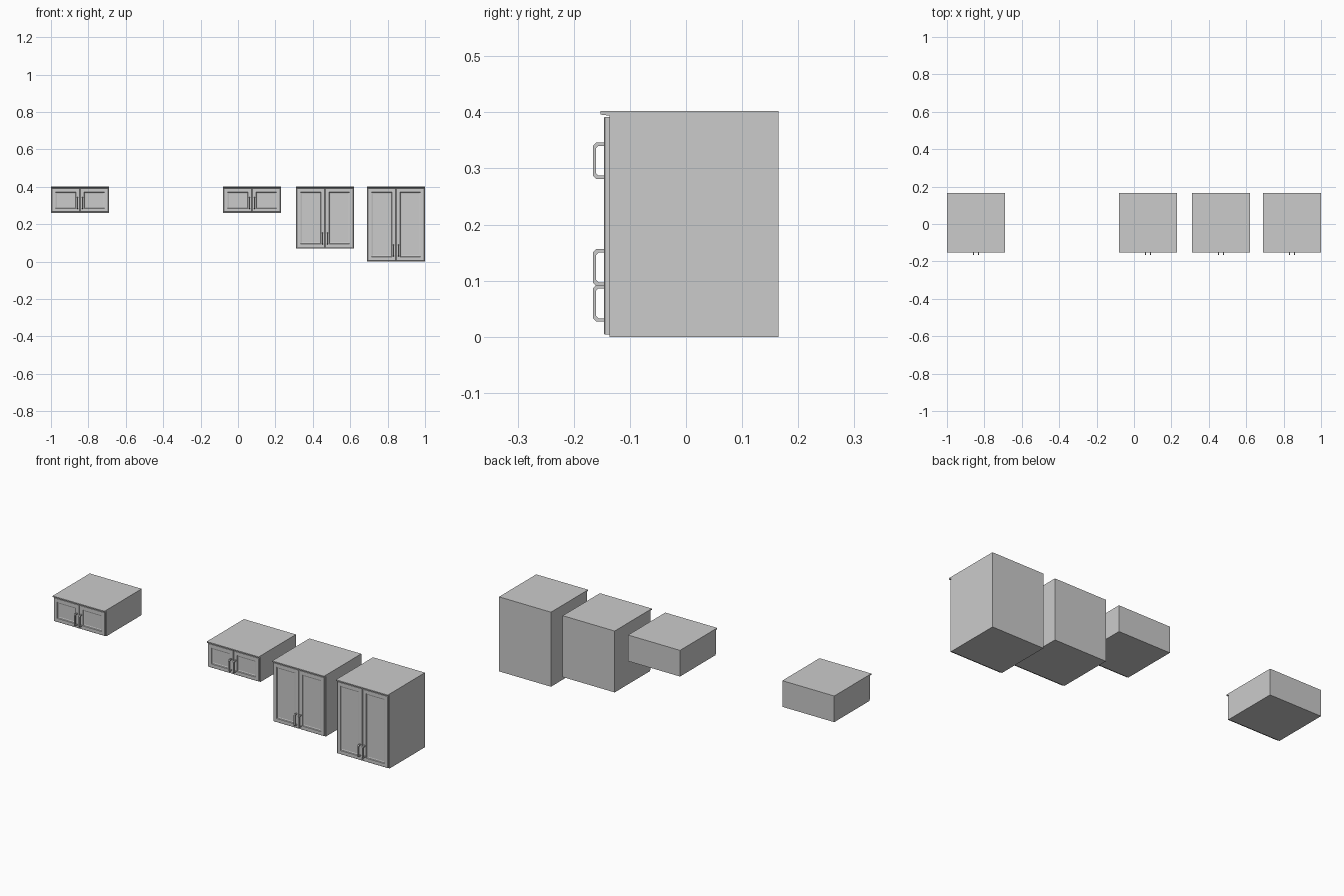
import bpy, bmesh

if "Cube" in bpy.data.objects:
    bpy.data.objects.remove(bpy.data.objects["Cube"])

Y_BACK, Y_BODY, Y_DOOR, Y_LIP, Y_PULL = 0.165, -0.136, -0.146, -0.152, -0.166
TOP, WIDTH = 0.402, 0.31


def make_object(name, bm):
    bmesh.ops.recalc_face_normals(bm, faces=bm.faces)
    mesh = bpy.data.meshes.new(name)
    bm.to_mesh(mesh)
    bm.free()
    obj = bpy.data.objects.new(name, mesh)
    bpy.context.collection.objects.link(obj)
    return obj


def prism(name, profile, x0, x1):
    """Extrude a (y, z) outline along x."""
    bm = bmesh.new()
    face = bm.faces.new([bm.verts.new((x0, y, z)) for y, z in profile])
    new = bmesh.ops.extrude_face_region(bm, geom=[face])["geom"]
    verts = [v for v in new if isinstance(v, bmesh.types.BMVert)]
    bmesh.ops.translate(bm, verts=verts, vec=(x1 - x0, 0, 0))
    return make_object(name, bm)


def door(name, x0, x1, z0, z1):
    """Nested rectangles: chamfered rim, flat frame, sloped recess, flat panel."""
    bm = bmesh.new()
    steps = [(0, Y_BODY), (0, Y_DOOR + 0.0015), (0.0015, Y_DOOR),
             (0.020, Y_DOOR), (0.022, Y_DOOR + 0.004),
             (0.028, Y_DOOR + 0.006)]
    rings = []
    for inset, y in steps:
        a, b, c, d = x0 + inset, x1 - inset, z0 + inset, z1 - inset
        rings.append([bm.verts.new((x, y, z))
                      for x, z in ((a, c), (b, c), (b, d), (a, d))])
    for r, s in zip(rings, rings[1:]):
        for i in range(4):
            j = (i + 1) % 4
            bm.faces.new((r[i], r[j], s[j], s[i]))
    bm.faces.new(rings[0])
    bm.faces.new(rings[-1])
    return make_object(name, bm)


def pull(name, xc, z0):
    """Bracket handle with chamfered corners."""
    z1, t, c = z0 + 0.065, 0.006, 0.006
    yb, yf = Y_DOOR + 0.001, Y_PULL
    outline = [(yb, z0), (yf + c, z0), (yf, z0 + c),
               (yf, z1 - c), (yf + c, z1), (yb, z1),
               (yb, z1 - t), (yf + t + 0.004, z1 - t), (yf + t, z1 - t - 0.004),
               (yf + t, z0 + t + 0.004), (yf + t + 0.004, z0 + t), (yb, z0 + t)]
    return prism(name, outline, xc - 0.0035, xc + 0.0035)


def cabinet(label, x0, z0, pull_z):
    x1, xc = x0 + WIDTH, x0 + WIDTH / 2
    # carcass with the overhanging top lip in one profile
    prism(label + "_body", [(Y_BACK, z0), (Y_BODY, z0), (Y_BODY, TOP - 0.008),
                            (Y_LIP, TOP - 0.006), (Y_LIP, TOP), (Y_BACK, TOP)], x0, x1)
    # pair of doors and pulls
    for side, name in ((-1, "left"), (1, "right")):
        a, b = sorted((xc + side * 0.001, xc + side * (WIDTH / 2 - 0.003)))
        door(f"{label}_door_{name}", a, b, z0 + 0.004, TOP - 0.010)
        pull(f"{label}_handle_{name}", xc + side * 0.0135, pull_z)


# four wall cabinets, left to right
cabinet("short_cabinet_left", -1.0, 0.261, 0.281)
cabinet("short_cabinet_middle", -0.08, 0.261, 0.281)
cabinet("medium_cabinet", 0.31, 0.071, 0.091)
cabinet("tall_cabinet", 0.69, 0.0, 0.027)
